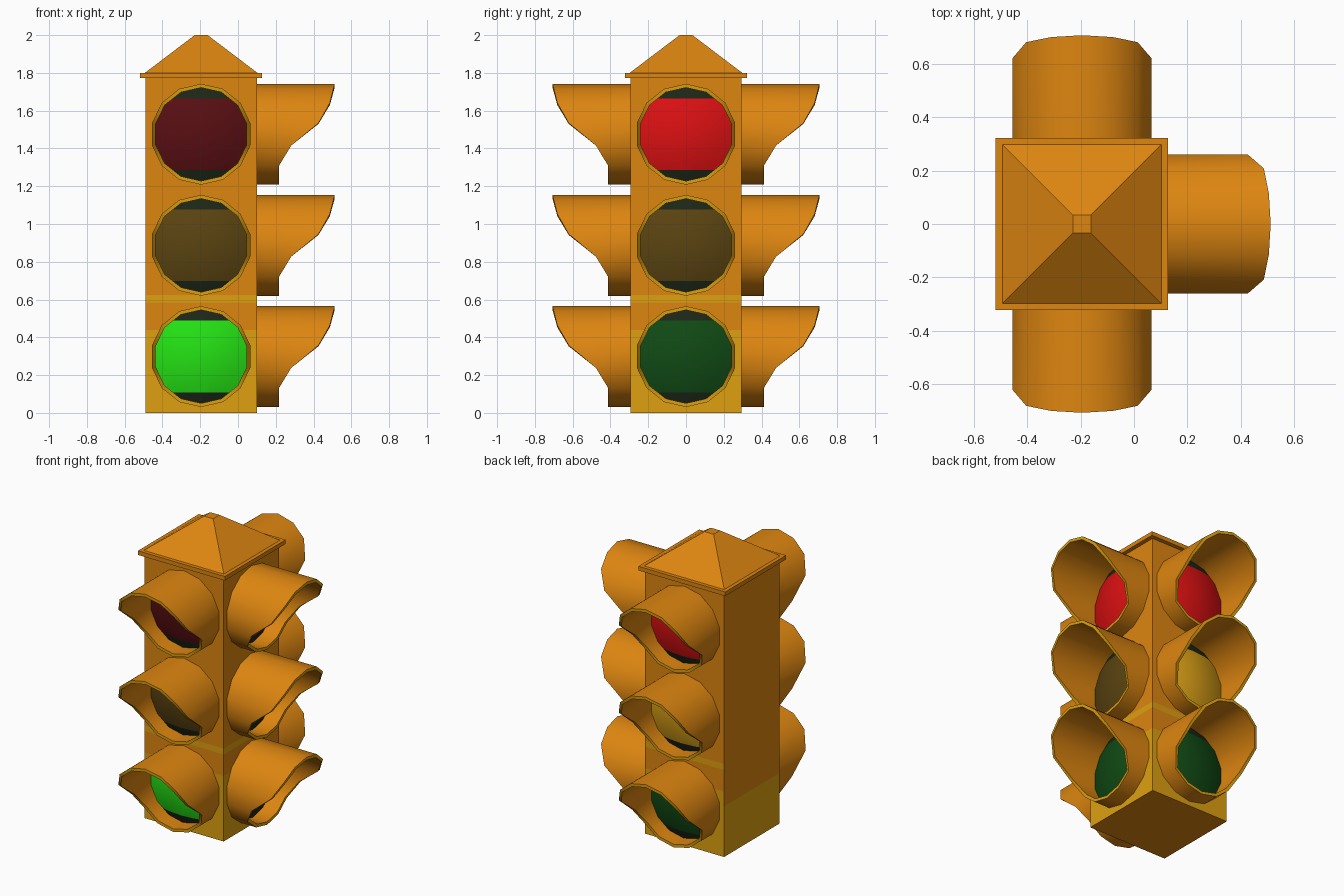
import bpy, bmesh, math
from mathutils import Matrix, Vector

if "Cube" in bpy.data.objects:
    bpy.data.objects.remove(bpy.data.objects["Cube"])

CX = -0.195            # centre line of the housing
HALF = 0.295           # half width of the housing
N = 14                 # sides of each visor


def material(name, r, g, b):
    def lin(c):
        c /= 255
        return c / 12.92 if c <= 0.04045 else ((c + 0.055) / 1.055) ** 2.4
    m = bpy.data.materials.new(name)
    m.diffuse_color = (lin(r), lin(g), lin(b), 1)
    m.use_nodes = True
    m.node_tree.nodes["Principled BSDF"].inputs["Base Color"].default_value = m.diffuse_color
    return m


ORANGE = material("orange paint", 222, 134, 16)
YELLOW = material("yellow paint", 222, 160, 16)
BLACK = material("dark lens edge", 28, 38, 22)
LENS = {
    "red_lit": material("lit red", 220, 16, 18),
    "red_dark": material("dark red", 88, 14, 18),
    "amber_lit": material("lit amber", 218, 160, 22),
    "amber_dark": material("dark amber", 90, 67, 16),
    "green_lit": material("lit green", 36, 226, 20),
    "green_dark": material("dark green", 16, 74, 20),
}


def finish(bm, name, mats, smooth=False):
    bmesh.ops.recalc_face_normals(bm, faces=bm.faces)
    me = bpy.data.meshes.new(name)
    bm.to_mesh(me)
    bm.free()
    for m in mats:
        me.materials.append(m)
    ob = bpy.data.objects.new(name, me)
    bpy.context.collection.objects.link(ob)
    if smooth:
        bpy.ops.object.select_all(action='DESELECT')
        ob.select_set(True)
        bpy.context.view_layer.objects.active = ob
        bpy.ops.object.shade_smooth_by_angle(angle=math.radians(35))
    return ob


def square_prism(h0, z0, h1, z1):
    """Square frustum around the housing centre line."""
    bm = bmesh.new()
    rings = [[bm.verts.new((CX + sx * h, sy * h, z))
              for sx, sy in ((-1, -1), (1, -1), (1, 1), (-1, 1))]
             for h, z in ((h0, z0), (h1, z1))]
    for ring in rings:
        bm.faces.new(ring)
    for i in range(4):
        j = (i + 1) % 4
        bm.faces.new((rings[0][i], rings[0][j], rings[1][j], rings[1][i]))
    return bm


def cut(bm, z):
    bmesh.ops.bisect_plane(bm, geom=bm.verts[:] + bm.edges[:] + bm.faces[:],
                           plane_co=(0, 0, z), plane_no=(0, 0, 1))


# housing: yellow towards the foot and in a narrow band, orange above
bm = square_prism(HALF, 0, HALF, 1.78)
for z in (0.34, 0.44, 0.585, 0.625):
    cut(bm, z)
bm.normal_update()
for f in bm.faces:
    z = f.calc_center_median().z
    plain_side = f.normal.x < -0.5
    foot = 0 < z < (0.34 if plain_side else 0.44)
    band = 0.585 < z < 0.625 and not plain_side
    f.material_index = int(foot or band)
finish(bm, "housing", [ORANGE, YELLOW])

# roof
finish(square_prism(0.323, 1.772, 0.323, 1.8), "roof_plate", [ORANGE])
finish(square_prism(0.298, 1.8, 0.034, 2.0), "roof_pyramid", [ORANGE])

# visor reach from the wall, from its top corner round to its bottom corner
REACH = [0.412, 0.405, 0.386, 0.326, 0.182, 0.117, 0.117, 0.117]


def ring_verts(bm, r, out):
    return [bm.verts.new((r * math.sin(k * math.tau / N),
                          -HALF - out(min(k, N - k)),
                          r * math.cos(k * math.tau / N))) for k in range(N)]


def bridge(bm, a, b, mat=0):
    for i in range(N):
        j = (i + 1) % N
        bm.faces.new((a[i], a[j], b[j], b[i])).material_index = mat


def visor(name, place):
    bm = bmesh.new()
    rings = [ring_verts(bm, 0.267, lambda j: -0.005),
             ring_verts(bm, 0.267, lambda j: REACH[j]),
             ring_verts(bm, 0.247, lambda j: REACH[j]),
             ring_verts(bm, 0.247, lambda j: -0.005)]
    for i in range(4):
        bridge(bm, rings[i], rings[(i + 1) % 4], int(i == 1))
    bm.transform(place)
    finish(bm, name, [ORANGE, YELLOW], True)


def lens(name, place, colour):
    bm = bmesh.new()
    prev = None
    for t in (1, 0.8, 0.55, 0.28):
        ring = ring_verts(bm, 0.248 * t, lambda j: 0.008 + 0.055 * (1 - t * t))
        if prev:
            bridge(bm, prev, ring)
        prev = ring
    tip = bm.verts.new((0, -HALF - 0.063, 0))
    for i in range(N):
        bm.faces.new((prev[i], prev[(i + 1) % N], tip))
    # dark strips along the top and bottom of the lens
    for z in (0.19, -0.19):
        cut(bm, z)
    for f in bm.faces:
        f.material_index = int(abs(f.calc_center_median().z) > 0.19)
    bmesh.ops.recalc_face_normals(bm, faces=bm.faces)
    # make the open dome face outwards
    if sum((f.normal.y for f in bm.faces)) > 0:
        bmesh.ops.reverse_faces(bm, faces=bm.faces)
    bm.transform(place)
    finish(bm, name, [colour, BLACK], True)


# three signal faces; the left side stays plain
SIDES = {
    "front": (0, {"green"}),
    "right": (90, {"red"}),
    "back": (180, {"red", "amber"}),
}
for side, (angle, lit) in SIDES.items():
    for colour, z in (("red", 1.475), ("amber", 0.887), ("green", 0.298)):
        place = (Matrix.Translation((CX, 0, z)) @
                 Matrix.Rotation(math.radians(angle), 4, 'Z'))
        state = "lit" if colour in lit else "dark"
        visor(f"{side}_{colour}_visor", place)
        lens(f"{side}_{colour}_lens", place, LENS[f"{colour}_{state}"])
